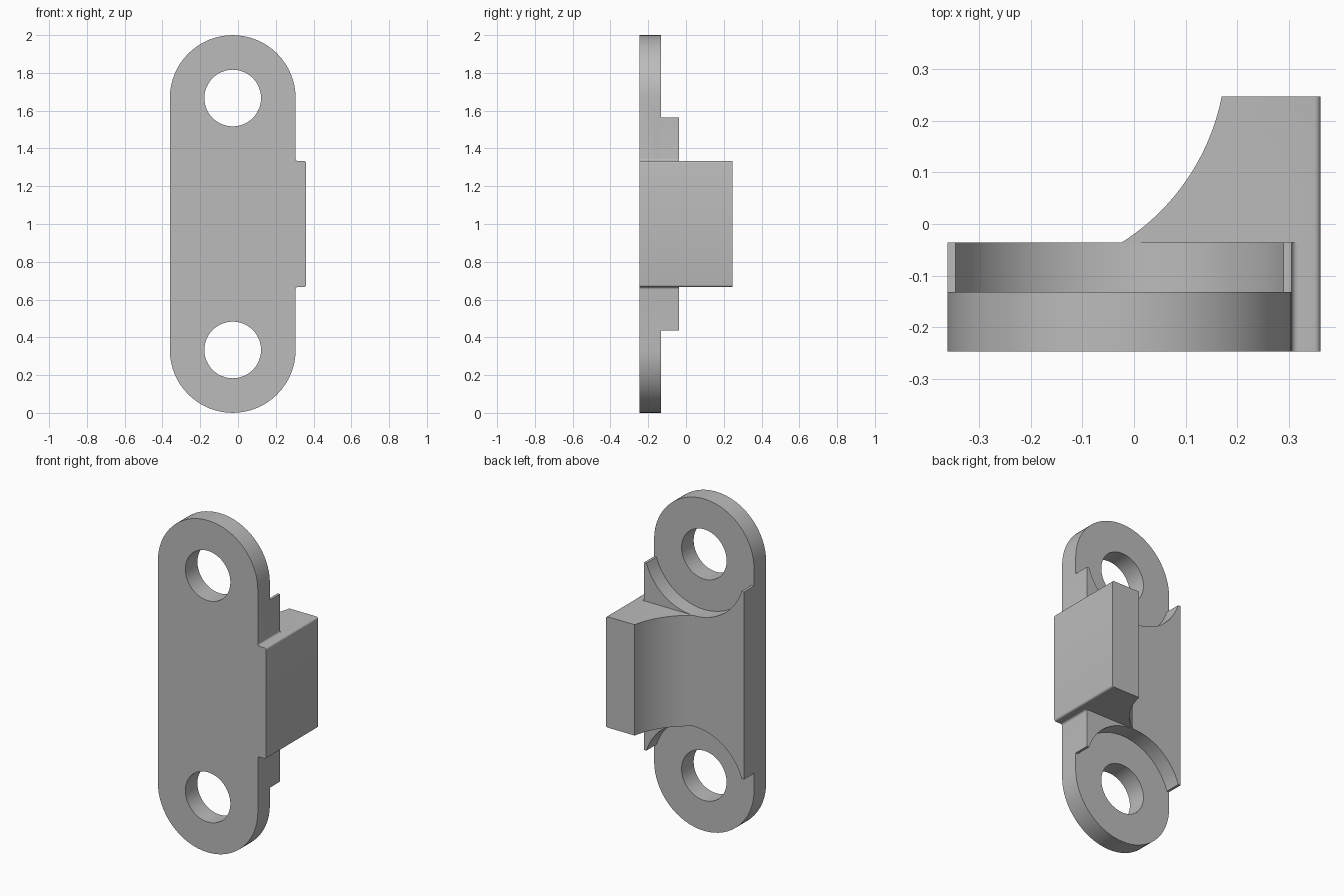
import bpy, bmesh
from math import sin, cos, pi, asin, sqrt
from mathutils import Vector

if "Cube" in bpy.data.objects:
    bpy.data.objects.remove(bpy.data.objects["Cube"])

R, CX = 0.333, -0.028            # plate end radius and centre line
LOW, HIGH = 1 / 3, 5 / 3         # hole heights
FRONT, PLATE_BACK, PAD_BACK, BLOCK_BACK = -0.247, -0.132, -0.036, 0.247
SIDE, BLOCK_SIDE = CX + R, 0.361
LEDGE = 0.102                    # pad end, measured from the hole centre
FILLET = 0.012

grey = bpy.data.materials.new("plain grey")
grey.use_nodes = True
grey.diffuse_color = (0.5, 0.5, 0.5, 1)
grey.node_tree.nodes["Principled BSDF"].inputs["Base Color"].default_value = grey.diffuse_color


def arc(cx, cy, r, a0, a1, n=32):
    return [(cx + r * cos(a0 + (a1 - a0) * i / n), cy + r * sin(a0 + (a1 - a0) * i / n))
            for i in range(n + 1)]


def prism(name, outline, lo, hi, axis="Y"):
    """Extrude an outline along Y (points are x, z) or Z (points are x, y)."""
    bm = bmesh.new()
    place = (lambda p: (p[0], lo, p[1])) if axis == "Y" else (lambda p: (p[0], p[1], lo))
    step = Vector((0, hi - lo, 0)) if axis == "Y" else Vector((0, 0, hi - lo))
    face = bm.faces.new([bm.verts.new(place(p)) for p in outline])
    top = bmesh.ops.extrude_face_region(bm, geom=[face], use_keep_orig=True)
    bmesh.ops.translate(bm, vec=step, verts=[v for v in top["geom"] if isinstance(v, bmesh.types.BMVert)])
    bmesh.ops.recalc_face_normals(bm, faces=bm.faces)
    mesh = bpy.data.meshes.new(name)
    bm.to_mesh(mesh)
    bm.free()
    mesh.materials.append(grey)
    obj = bpy.data.objects.new(name, mesh)
    bpy.context.collection.objects.link(obj)
    return obj


def combine(target, other, operation):
    mod = target.modifiers.new(operation.lower(), "BOOLEAN")
    mod.operation, mod.solver, mod.object = operation, "EXACT", other
    bpy.context.view_layer.objects.active = target
    bpy.ops.object.modifier_apply(modifier=mod.name)
    bpy.data.objects.remove(other)


# Long plate with round ends
bracket = prism("bracket", arc(CX, HIGH, R, 0, pi) + arc(CX, LOW, R, pi, 2 * pi), FRONT, PLATE_BACK)

# Raised pad whose ends are scooped around the holes
a = asin(LEDGE / R)
pad = prism("raised_pad",
            [(SIDE, LOW + LEDGE)] + arc(CX, LOW, R, a, pi - a) + [(CX - R, LOW + LEDGE)]
            + [(CX - R, HIGH - LEDGE)] + arc(CX, HIGH, R, pi + a, 2 * pi - a)
            + [(SIDE, HIGH - LEDGE)], PLATE_BACK - 0.05, PAD_BACK)
combine(bracket, pad, "UNION")

# Side block with a concave inner flank and softened outer corners
flank = arc(-0.256, 0.331, 0.434, -0.194, -1.01)
block = prism("side_block",
              [(BLOCK_SIDE, FRONT), (BLOCK_SIDE, BLOCK_BACK), (flank[0][0], BLOCK_BACK)] + flank[1:]
              + [(flank[-1][0], FRONT)], LOW + R, HIGH - R, "Z")
bm = bmesh.new()
bm.from_mesh(block.data)
corners = [e for e in bm.edges if all(v.co.x > BLOCK_SIDE - 0.001 for v in e.verts)
           and abs(e.verts[0].co.z - e.verts[1].co.z) < 0.001]
bmesh.ops.bevel(bm, geom=corners, offset=FILLET, segments=4, profile=0.5, affect="EDGES")
bm.to_mesh(block.data)
bm.free()
combine(bracket, block, "UNION")

# Small fillets where the block meets the plate side
for z, s in ((HIGH - R, 1), (LOW + R, -1)):
    curve = [(x, z + s * y) for x, y in arc(SIDE + FILLET, FILLET, FILLET, -pi / 2, -pi, 6)]
    root = [(SIDE - 0.01, z + s * FILLET), (SIDE - 0.01, z - s * 0.01), (SIDE + FILLET, z - s * 0.01)]
    combine(bracket, prism("fillet", curve + root, FRONT, PAD_BACK), "UNION")

# Screw holes
for z in (LOW, HIGH):
    hole = prism("hole_cutter", arc(CX, z, 0.15, 0, 2 * pi, 48)[:-1], FRONT - 0.1, PLATE_BACK + 0.1)
    combine(bracket, hole, "DIFFERENCE")

bpy.ops.object.select_all(action="DESELECT")
bracket.select_set(True)
bpy.context.view_layer.objects.active = bracket
bpy.ops.object.shade_smooth_by_angle(angle=pi / 7)
